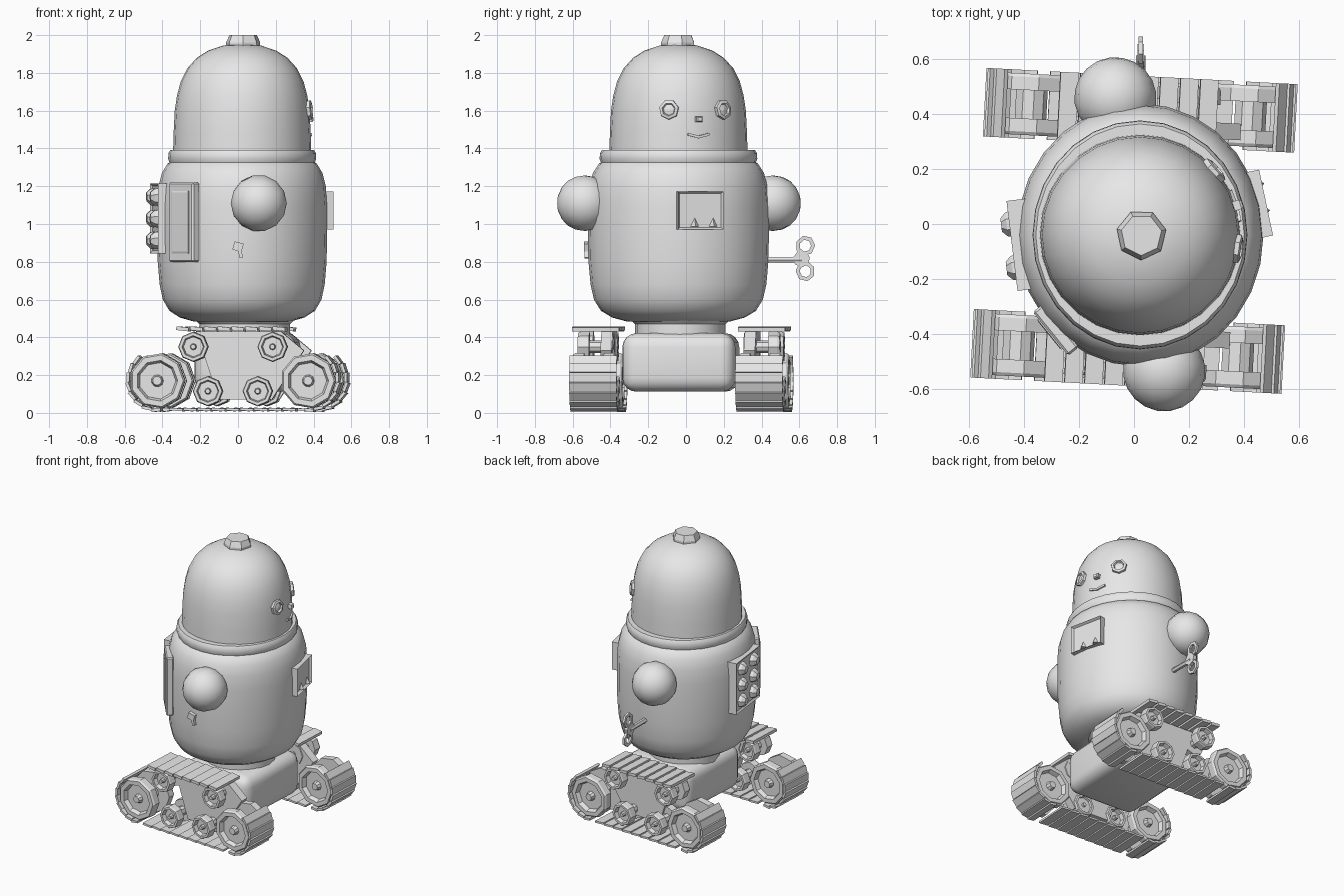
import bpy, bmesh, math
from mathutils import Matrix, Vector

if "Cube" in bpy.data.objects:
    bpy.data.objects.remove(bpy.data.objects["Cube"])

T = lambda x, y, z: Matrix.Translation((x, y, z))
R = lambda deg, axis: Matrix.Rotation(math.radians(deg), 4, axis)

grey = bpy.data.materials.new("plain grey")
grey.diffuse_color = (0.8, 0.8, 0.8, 1)
grey.use_nodes = True
grey.node_tree.nodes["Principled BSDF"].inputs["Base Color"].default_value = grey.diffuse_color


def finish(name, bm, M, smooth=False):
    bmesh.ops.recalc_face_normals(bm, faces=bm.faces[:])
    bm.transform(M)
    me = bpy.data.meshes.new(name)
    bm.to_mesh(me)
    bm.free()
    me.materials.append(grey)
    ob = bpy.data.objects.new(name, me)
    bpy.context.collection.objects.link(ob)
    if smooth:
        bpy.ops.object.select_all(action='DESELECT')
        ob.select_set(True)
        bpy.context.view_layer.objects.active = ob
        bpy.ops.object.shade_smooth_by_angle(angle=math.radians(35))
    return ob


def lathe(name, profile, M, segs, smooth=False, ring=False):
    """Turn (radius, height) points round local z."""
    bm = bmesh.new()
    rings = []
    for r, h in profile:
        if r < 1e-6:
            rings.append([bm.verts.new((0, 0, h))] * segs)
        else:
            rings.append([bm.verts.new((r * math.cos(a), r * math.sin(a), h))
                          for a in (2 * math.pi * i / segs for i in range(segs))])
    pairs = list(zip(rings, rings[1:]))
    if ring:
        pairs.append((rings[-1], rings[0]))
    for a, b in pairs:
        for i in range(segs):
            j = (i + 1) % segs
            quad = list(dict.fromkeys((a[i], a[j], b[j], b[i])))
            if len(quad) > 2:
                bm.faces.new(quad)
    return finish(name, bm, M, smooth)


def box(name, size, M, bevel=0, inset=0, depth=0, segments=4):
    """Box with optional rounded edges, or a recess in its +x face."""
    bm = bmesh.new()
    bmesh.ops.create_cube(bm, size=1, matrix=Matrix.Diagonal((*size, 1)))
    if bevel:
        bmesh.ops.bevel(bm, geom=bm.edges[:], offset=bevel, segments=segments,
                        profile=0.5, affect='EDGES')
    if inset:
        bm.normal_update()
        face = max(bm.faces, key=lambda f: f.normal.x)
        bmesh.ops.inset_individual(bm, faces=[face], thickness=inset)
        bmesh.ops.translate(bm, verts=face.verts[:], vec=(-depth, 0, 0))
    return finish(name, bm, M, smooth=bool(bevel))


def spool(name, r, w, M, segs):
    """Two-rimmed wheel turning about local y."""
    half = [(0, -w), (0.16 * r, -w), (0.22 * r, -w + .03), (.66 * r, -w + .03),
            (.74 * r, -w), (.94 * r, -w), (r, -w + .012), (r, -w + .06), (.4 * r, -w + .06)]
    lathe(name, half + [(a, -b) for a, b in reversed(half)], M @ R(90, 'X'), segs)


C = T(0.022, -0.04, 0)
S = C @ Matrix.Diagonal((1, 1.065, 1, 1))

# Body, collar, dome and cap
lathe("body", [(0, .485), (.26, .485), (.33, .505), (.385, .54), (.42, .60), (.437, .68),
               (.447, .80), (.45, .95), (.45, 1.1), (.443, 1.2), (.425, 1.27),
               (.395, 1.32), (.35, 1.345), (0, 1.345)], S, 28, True)
lathe("collar", [(.34, 1.325), (.385, 1.325), (.392, 1.345), (.39, 1.375),
                 (.38, 1.392), (.34, 1.392)], S, 28, True, True)
lathe("head_dome", [(0, 1.37), (.366, 1.37), (.363, 1.48), (.357, 1.6), (.345, 1.68),
                    (.325, 1.755), (.29, 1.825), (.24, 1.88), (.18, 1.918),
                    (.10, 1.945), (0, 1.957)], C, 28, True)
lathe("head_cap", [(0, 1.93), (.092, 1.93), (.092, 1.962), (.075, 2.0), (0, 2.0)],
      T(.027, -.04, 0) @ R(12, 'Z'), 7)
lathe("waist", [(0, .38), (.24, .38), (.24, .47), (.27, .5), (0, .5)], T(.035, -.03, 0), 20, True)

# Round side pods
for side, x, y in (("right", .11, -.535), ("left", -.068, .46)):
    arc = [(.15 * math.sin(math.pi * i / 10), -.148 * math.cos(math.pi * i / 10)) for i in range(11)]
    lathe(side + "_pod", arc, T(x, y, 1.11) @ R(-10, 'Z') @ R(90, 'X'), 14, True)


# Face: eyes, nose and mouth on the dome
def on_dome(deg, r, z):
    return C @ R(deg, 'Z') @ T(r, 0, z)


for side, a in (("right", -8), ("left", 41)):
    lathe(side + "_eye", [(0, -.03), (.054, -.03), (.052, .013), (.036, .018), (.030, .006), (0, .012)],
          on_dome(a, .356, 1.605) @ R(84, 'Y'), 7)
box("nose", (.05, .035, .03), on_dome(17, .357, 1.555), inset=.008, depth=-.008)
for s in (-1, 1):
    box("mouth", (.03, .062, .014), on_dome(17 + s * 4.5, .357, 1.468) @ R(14 * s, 'X'))

# Chest panel with recessed window and two small pointers
P = T(.452, .072, 1.072) @ R(12, 'Z')
box("chest_panel", (.06, .245, .2), P, inset=.014, depth=.018)
for y in (-.03, .07):
    lathe("panel_pointer", [(0, 0), (.022, 0), (0, .045)], P @ T(.016, y, -.085), 4)

# Knob panel on the back, with a door beside it
K = T(-.405, -.075, 1.03) @ R(187, 'Z')
box("knob_panel", (.08, .33, .37), K, inset=.02, depth=.01)
for y in (-.08, .08):
    for z in (-.115, 0, .115):
        lathe("knob", [(.05, 0), (.045, .025), (.025, .045), (0, .045)],
              K @ T(.025, y, z) @ R(90, 'Y'), 7)
box("side_door", (.05, .205, .42), T(-.285, -.385, 1.01) @ R(219, 'Z'), bevel=.008, segments=1)
box("door_inset", (.01, .14, .33), T(-.285, -.385, 1.01) @ R(219, 'Z') @ T(.024, 0, 0), inset=.012, depth=-.003)

# Small latch on the side and winding key opposite
box("latch_plate", (.05, .03, .045), T(-.0, -.525, .88) @ R(15, 'Y'))
box("latch_stem", (.018, .025, .05), T(.012, -.525, .845) @ R(-15, 'Y'))
lathe("key_shaft", [(0, -.16), (.017, -.16), (.017, .05), (0, .05)],
      T(.025, .565, .81) @ R(-90, 'X'), 6)
lathe("key_hub", [(0, -.012), (.045, -.012), (.045, .012), (0, .012)],
      T(.025, .612, .815) @ R(90, 'Y'), 7)
for z, tilt in ((.885, -12), (.75, 12)):
    lathe("key_loop", [(.032, -.008), (.054, -.008), (.054, .008), (.032, .008)],
          T(.025, .632, z) @ R(tilt, 'X') @ Matrix.Diagonal((1, .95, 1, 1)) @ R(90, 'Y'), 7, ring=True)

# Undercarriage
B = T(.0, -.025, 0) @ R(-3, 'Z')
box("chassis", (.54, .6, .31), B @ T(.05, 0, .267), bevel=.075)

# Tracks: wheels, rollers, side plate and tread slats
for side, y in (("right", -.44), ("left", .44)):
    M = B @ T(0, y, 0)
    for s in (-1, 1):
        spool(side + "_wheel", .148, .112, M @ T(s * .4, 0, .17), 9)
        spool(side + "_upper_roller", .08, .095, M @ T(s * .21, 0, .35), 8)
        spool(side + "_lower_roller", .08, .105, M @ T(s * .132, 0, .115), 8)
        # slats round the outer half of each wheel
        for k in range(8):
            a = math.radians(-88 + k * 19)
            box(side + "_tread_slat", (.016, .25, .05),
                M @ T(s * (.4 + .155 * math.cos(a)), 0, .17 + .155 * math.sin(a))
                @ R(-s * math.degrees(a), 'Y') @ R(s * 9, 'Y'))
    for k in range(8):
        box(side + "_top_slat", (.066, .25, .02), M @ T(-.265 + k * .073, 0, .445) @ R(6, 'Y'))
    for k in range(9):
        box(side + "_bottom_slat", (.07, .25, .014), M @ T(-.3 + k * .075, 0, .018) @ R(4, 'Y'))
    # tapered web behind the rollers
    bm = bmesh.new()
    out = [(-.2, .43), (.25, .43), (.37, .33), (.2, .07), (-.08, .07)]
    f = bm.faces.new([bm.verts.new((px, -.03, pz)) for px, pz in out])
    e = bmesh.ops.extrude_face_region(bm, geom=[f])
    bmesh.ops.translate(bm, vec=(0, .06, 0),
                        verts=[v for v in e["geom"] if isinstance(v, bmesh.types.BMVert)])
    finish(side + "_track_web", bm, M @ T(0, -.06 if y > 0 else .06, 0))
